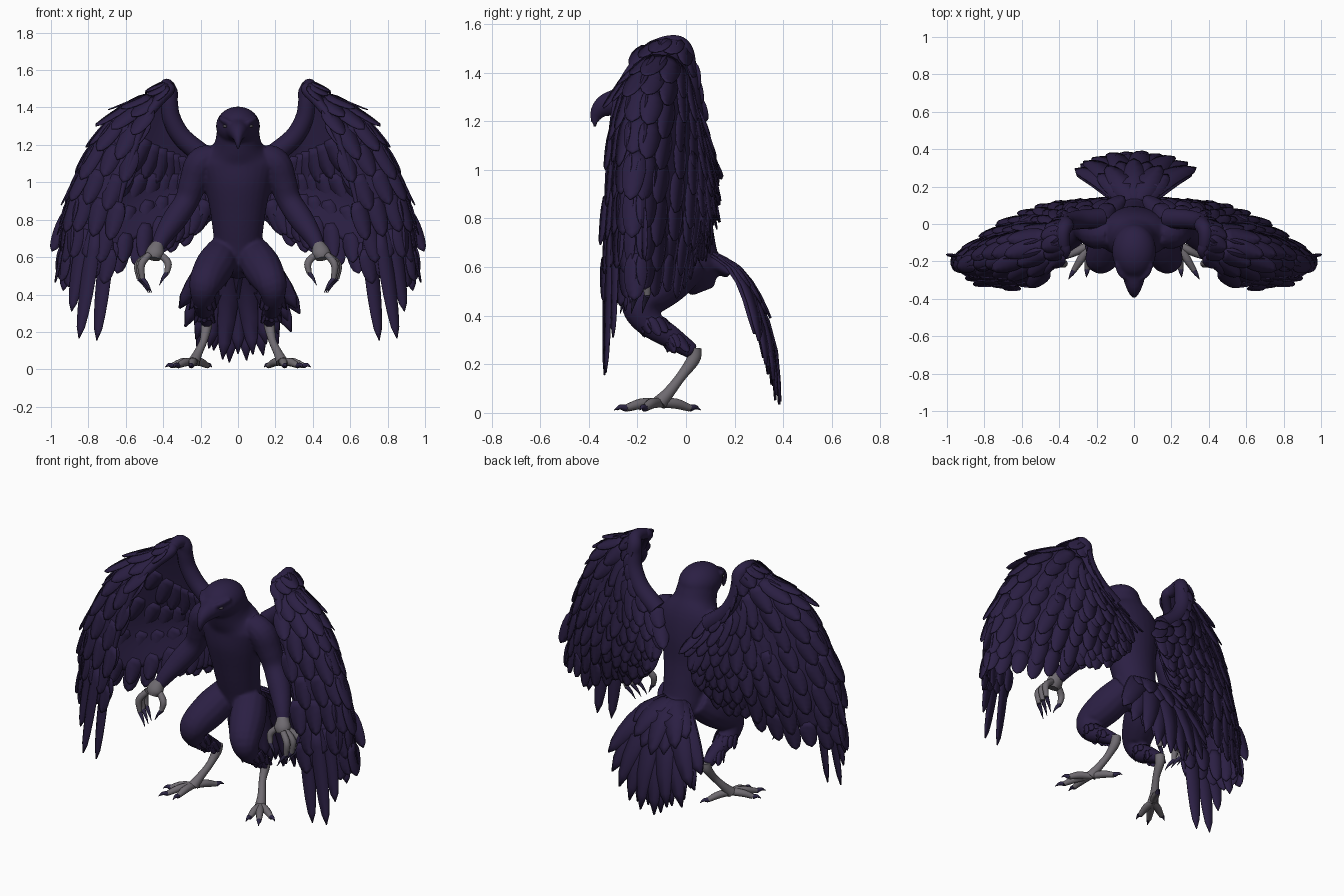
import bpy, bmesh, math, random
from mathutils import Vector

random.seed(4)
if "Cube" in bpy.data.objects:
    bpy.data.objects.remove(bpy.data.objects["Cube"])


def material(name, rgb):
    m = bpy.data.materials.new(name)
    m.use_nodes = True
    m.diffuse_color = (*rgb, 1)
    bsdf = m.node_tree.nodes["Principled BSDF"]
    bsdf.inputs["Base Color"].default_value = (*rgb, 1)
    bsdf.inputs["Roughness"].default_value = 0.8
    return m


PLUM = material("dark plum", (0.024, 0.0138, 0.057))
GREY = material("scaly grey", (0.16, 0.147, 0.165))
CLAW = material("claw dark", (0.027, 0.02, 0.06))
EYE = material("eye grey", (0.1, 0.09, 0.11))


def finish(name, bm, mats, mirror=False, thickness=0):
    bmesh.ops.recalc_face_normals(bm, faces=bm.faces)
    mesh = bpy.data.meshes.new(name)
    bm.to_mesh(mesh)
    bm.free()
    ob = bpy.data.objects.new(name, mesh)
    bpy.context.collection.objects.link(ob)
    for m in mats:
        mesh.materials.append(m)
    bpy.ops.object.select_all(action='DESELECT')
    ob.select_set(True)
    bpy.context.view_layer.objects.active = ob
    bpy.ops.object.shade_smooth_by_angle(angle=math.radians(50))
    if thickness:
        mod = ob.modifiers.new("thickness", 'SOLIDIFY')
        mod.thickness, mod.offset = thickness, 0
    if mirror:
        ob.modifiers.new("mirror", 'MIRROR')
    return ob


def spline(pts, t):
    """Smooth curve through evenly spaced points, t from 0 to 1."""
    f = min(max(t, 0), 1) * (len(pts) - 1)
    i = min(int(f), len(pts) - 2)
    f -= i
    b, c = pts[i], pts[i + 1]
    a = pts[i - 1] if i else b * 2 - c
    d = pts[i + 2] if i + 2 < len(pts) else c * 2 - b
    return (b * 2 + (c - a) * f + (a * 2 - b * 5 + c * 4 - d) * f ** 2
            + (b * 3 - a - c * 3 + d) * f ** 3) / 2


def tube(bm, pts, sides=14, mat=0, sign=1, steps=5):
    """Loft ellipses along points (x, y, z, radius across, radius deep)."""
    pts = [Vector((p[0] * sign, *p[1:4], p[-1])) for p in pts]
    n = (len(pts) - 1) * steps
    path = [spline(pts, i / n) for i in range(n + 1)]
    centres = [Vector(p[:3]) for p in path]
    rings = []
    for i, p in enumerate(path):
        tan = centres[min(i + 1, n)] - centres[max(i - 1, 0)]
        up = tan.cross(Vector((1, 0, 0))).normalized()
        across = up.cross(tan).normalized()
        rings.append([bm.verts.new(centres[i] + across * math.cos(a) * max(p[3], .002)
                                   + up * math.sin(a) * max(p[4], .002))
                      for a in (math.tau * k / sides for k in range(sides))])
    faces = [bm.faces.new((r[k], r[(k + 1) % sides], q[(k + 1) % sides], q[k]))
             for r, q in zip(rings, rings[1:]) for k in range(sides)]
    faces += [bm.faces.new(rings[0]), bm.faces.new(rings[-1])]
    for f in faces:
        f.material_index = mat


def ball(bm, centre, radii):
    new = bmesh.ops.create_uvsphere(bm, u_segments=24, v_segments=16, radius=1)["verts"]
    for v in new:
        v.co = Vector([c + r * x for c, r, x in zip(centre, radii, v.co)])


def feather(bm, place, length, width):
    """Leaf-shaped vane; place(along, across) gives the point in space."""
    rows = []
    for s in (0, .2, .4, .6, .76, .9, 1):
        half = width / 2 * min(1, .5 + s * 2) * math.sqrt(max(1 - s ** 3, .002))
        rows.append([bm.verts.new(place(s * length, t * half)) for t in (-1, 0, 1)])
    for r, q in zip(rows, rows[1:]):
        for k in (0, 1):
            bm.faces.new((r[k], r[k + 1], q[k + 1], q[k]))


def straight(base, along, normal):
    along = along.normalized()
    side = along.cross(normal).normalized()
    return lambda s, t: base + along * s + side * t - normal * abs(t) * .06


# Body: torso, head, beak, arms and feathered legs fused into one skin
bm = bmesh.new()
tube(bm, [(0, .07, .5, .05), (0, .04, .58, .12, .1), (0, .01, .7, .13, .11),
          (0, -.02, .85, .15, .12), (0, -.04, 1, .18, .135), (0, -.055, 1.12, .2, .13),
          (0, -.09, 1.2, .13, .125), (0, -.12, 1.28, .112, .12)], 28)
ball(bm, (0, -.145, 1.3), (.118, .145, .105))
tube(bm, [(0, -.18, 1.285, .095, .085), (0, -.27, 1.28, .066, .06), (0, -.335, 1.262, .044, .047),
          (0, -.37, 1.225, .022, .028), (0, -.377, 1.17, .006)])
tube(bm, [(0, .02, .64, .09, .07), (0, .11, .62, .09, .045), (0, .18, .57, .08, .02)])
for s in (1, -1):
    tube(bm, [(.03, -.295, 1.31, .01), (.065, -.272, 1.325, .016), (.1, -.215, 1.345, .01)], sign=s)
    tube(bm, [(.13, -.055, 1.14, .07), (.2, -.05, 1.1, .083), (.24, -.035, 1, .075),
              (.275, -.03, .9, .066), (.34, -.07, .8, .066), (.4, -.13, .71, .05),
              (.435, -.17, .64, .035)], sign=s)
    tube(bm, [(.08, .02, .63, .09), (.125, -.08, .55, .105), (.175, -.18, .46, .088),
              (.188, -.16, .38, .062), (.18, -.06, .31, .048), (.165, .03, .25, .033)], sign=s)
body = finish("body", bm, [PLUM])
fuse = body.modifiers.new("fuse", 'REMESH')
fuse.mode, fuse.voxel_size, fuse.use_smooth_shade = 'VOXEL', .01, True
soft = body.modifiers.new("soften", 'SMOOTH')
soft.iterations, soft.factor = 4, .5

# Eyes
bm = bmesh.new()
ball(bm, (.066, -.266, 1.3), (.015, .013, .008))
finish("eyes", bm, [EYE], mirror=True)

# Lower legs, feet and hands, with dark claws


def digit(bm, a, b, c, tip, r):
    tube(bm, [(*a, r), (*b, r * 1.1), (*c, r * .75)], 10, 0)
    mid = (Vector(c) + Vector(tip)) / 2 + Vector((0, 0, r * .4))
    tube(bm, [(*c, r * .75), (*mid, r * .5), (*tip, .001)], 8, 1)


bm = bmesh.new()
tube(bm, [(.165, .035, .265, .03), (.17, .03, .22, .028), (.185, -.02, .15, .021),
          (.215, -.07, .085, .024), (.235, -.11, .04, .032)])
foot = Vector((.235, -.11, .042))
for x, y in ((.39, -.19), (.35, -.295), (.255, -.285), (.14, .06)):
    tip = Vector((x, y, .012))
    digit(bm, foot, foot.lerp(tip, .4) + Vector((0, 0, .008)), foot.lerp(tip, .74), tip, .02)
finish("lower_legs", bm, [GREY, CLAW], mirror=True)

bm = bmesh.new()
tube(bm, [(.43, -.165, .665, .034), (.445, -.19, .62, .05, .042), (.45, -.2, .59, .035, .036)])
for y in (-.25, -.205, -.16):
    shift = (y + .205) * .2
    digit(bm, (.475, y * .6 - .08, .615), (.525 + shift, y, .56), (.52 + shift, y, .485),
          (.47 + shift, y - .02, .41), .018)
digit(bm, (.42, -.19, .62), (.375, -.21, .57), (.38, -.22, .515), (.42, -.23, .45), .018)
finish("hands", bm, [GREY, CLAW], mirror=True)

# Wing surface: columns from the front edge, round the outside, to the root
COLUMNS = [[Vector(p) for p in col] for col in (
    ((.37, -.15, 1.49), (.5, -.27, 1.32), (.62, -.32, .95), (.69, -.33, .6)),
    ((.38, -.1, 1.51), (.65, -.2, 1.35), (.84, -.25, 1), (.89, -.26, .58)),
    ((.38, -.04, 1.515), (.65, -.08, 1.32), (.85, -.14, .97), (.93, -.17, .62)),
    ((.365, -.01, 1.48), (.5, .02, 1.2), (.65, .015, .9), (.71, -.03, .62)),
    ((.365, 0, 1.4), (.38, .06, 1.15), (.42, .085, .95), (.44, .06, .76)),
    ((.325, .02, 1.27), (.29, .075, 1.12), (.28, .095, .97), (.3, .09, .8)),
    ((.18, .03, 1.14), (.15, .06, 1.08), (.15, .085, .98), (.18, .09, .88)))]


def wing_point(u, v):
    return spline([spline(c, v) for c in COLUMNS], u)


def wing_frame(u, v):
    e = .02
    start = v - e if v > .5 else v
    down = wing_point(u, start + e) - wing_point(u, start)
    across = wing_point(min(u + e, 1), v) - wing_point(max(u - e, 0), v)
    return wing_point(u, v), down.normalized(), down.cross(across).normalized()


bm = bmesh.new()
N = 28
grid = [[bm.verts.new(wing_point(i / N, j / N)) for j in range(N + 1)] for i in range(N + 1)]
for a, b in zip(grid, grid[1:]):
    for j in range(N):
        bm.faces.new((a[j], a[j + 1], b[j + 1], b[j]))
finish("wing_webs", bm, [PLUM], mirror=True, thickness=.022)

# Thick leading limb of each wing
bm = bmesh.new()
limb = [(*wing_point(1 - i / 8, 0), .055 - .003 * i) for i in range(8)]
limb += [(*wing_point(0, i / 6), .03 - .004 * i) for i in range(6)]
tube(bm, limb, 12)
finish("wing_limbs", bm, [PLUM], mirror=True)

# Overlapping wing feathers lying close to the surface
bm = bmesh.new()
ROWS = 9
for row in range(ROWS):
    count = 10 + row
    for k in range(count + 1):
        u = min((k + .5 * (row % 2)) / count, 1)
        v = .96 * row / (ROWS - 1)
        base, down, out = wing_frame(u, v)
        lift, length = (.03, .12) if row == 0 else (.01, random.uniform(.17, .23))
        if row == ROWS - 1:
            length = random.uniform(.14, .2)
        feather(bm, straight(base + out * lift, down + out * random.uniform(-.02, .05), out),
                length, .1)
for v in (.3, .5, .72, .92):
    for k in range(17):
        base, down, out = wing_frame(k / 16, v)
        feather(bm, straight(base - out * .012, down - out * .02, -out),
                random.uniform(.15, .2), .09)
# Long separated flight feathers at the front tip
for x, y, z, tip_x, tip_y, tip_z in ((.69, -.325, .75, .755, -.335, .155), (.76, -.315, .75, .85, -.33, .165),
                                     (.82, -.295, .75, .89, -.3, .31), (.88, -.25, .75, .935, -.25, .42),
                                     (.9, -.18, .85, .995, -.17, .63)):
    base = Vector((x, y, z))
    along = Vector((tip_x, tip_y, tip_z)) - base
    feather(bm, straight(base, along, Vector((.35, -1, 0)).normalized()), along.length, .085)
finish("wing_feathers", bm, [PLUM], mirror=True, thickness=.006)

# Fanned tail feathers following one downward curve
ARC = [Vector(p) for p in ((0, .09, .665), (0, .215, .59), (0, .31, .44), (0, .37, .25), (0, .385, .03))]


def fan(angle, lift):
    ca, sa = math.cos(angle), math.sin(angle)

    def place(s, t):
        x = s * sa + t * ca
        p = spline(ARC, (s * ca - t * sa) / .7)
        return p + Vector((x, lift - abs(t) * .06 - x * x * .6, 0))
    return place


bm = bmesh.new()
for layer, (count, size) in enumerate(((11, .68), (10, .69), (7, .4))):
    for i in range(count):
        f = 2 * i / (count - 1) - 1
        feather(bm, fan(f * .6, (layer - 1) * .012 + .005 * (i % 2)),
                size * (1 - .16 * f * f) * random.uniform(.95, 1.02), .125)
finish("tail", bm, [PLUM], thickness=.01)

# Ragged feather cuffs below the knees
bm = bmesh.new()
for centre, radius in (((.187, -.15, .39), .06), ((.18, -.06, .32), .044)):
    for k in range(12):
        a = math.tau * k / 12
        out = Vector((math.cos(a), math.sin(a), 0))
        feather(bm, straight(Vector(centre) + out * radius, out * .2 + Vector((0, .6, -1)), out),
                random.uniform(.06, .09), .045)
finish("leg_cuffs", bm, [PLUM], mirror=True, thickness=.005)
